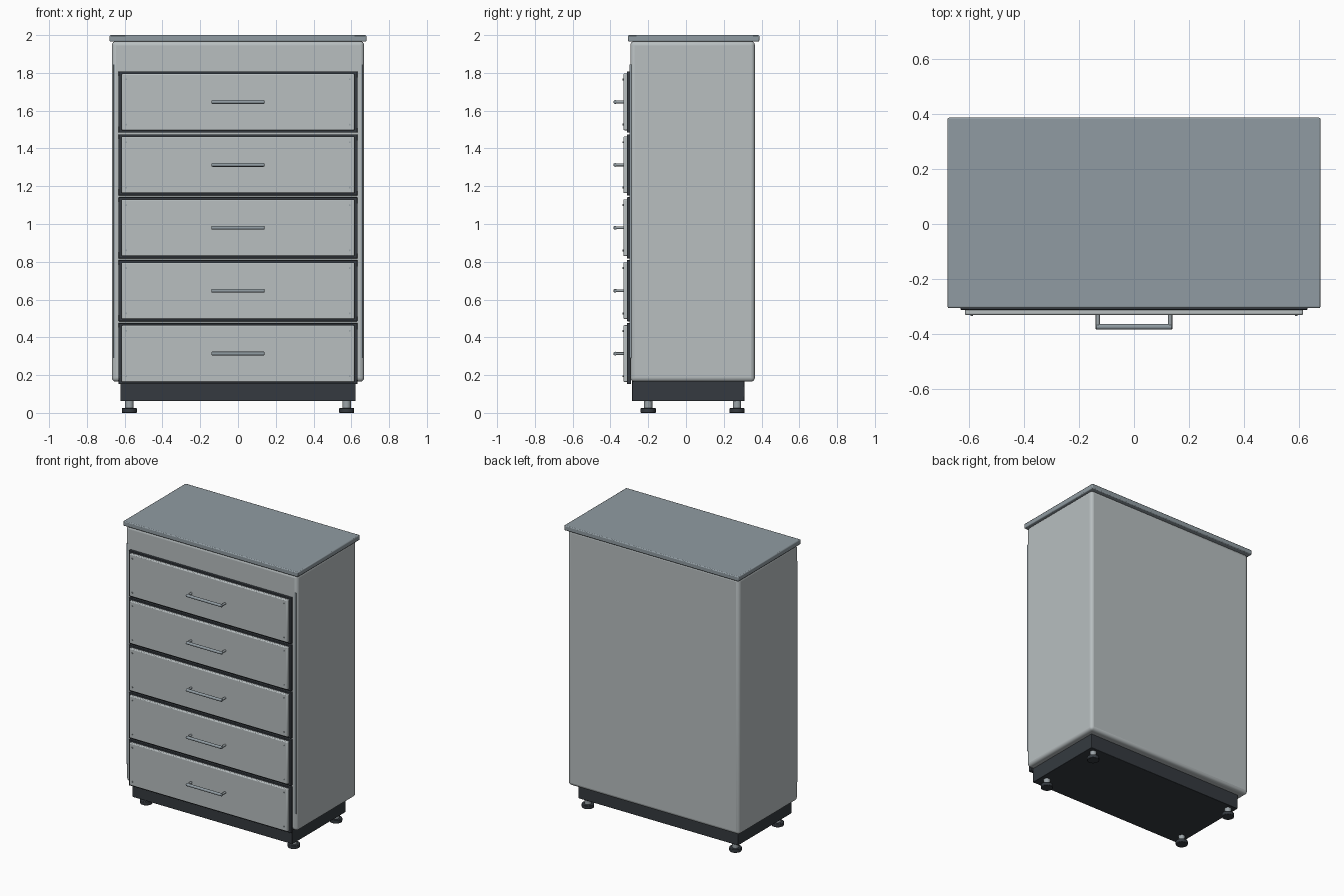
import bpy, bmesh, math
from mathutils import Matrix

if "Cube" in bpy.data.objects:
    bpy.data.objects.remove(bpy.data.objects["Cube"])


def material(name, rgb):
    m = bpy.data.materials.new(name)
    m.diffuse_color = (*rgb, 1)
    m.use_nodes = True
    m.node_tree.nodes["Principled BSDF"].inputs["Base Color"].default_value = m.diffuse_color
    return m


PALE = material("pale grey enamel", (0.48, 0.52, 0.53))
STEEL = material("blue grey steel", (0.28, 0.33, 0.36))
DARK = material("charcoal", (0.035, 0.042, 0.05))
METAL = material("satin metal", (0.33, 0.37, 0.39))


def finish(name, bm, mat, bevel=0, segments=2):
    me = bpy.data.meshes.new(name)
    bm.to_mesh(me)
    bm.free()
    me.materials.append(mat)
    ob = bpy.data.objects.new(name, me)
    bpy.context.collection.objects.link(ob)
    if bevel:
        mod = ob.modifiers.new("rounded edges", 'BEVEL')
        mod.width, mod.segments = bevel, segments
    bpy.context.view_layer.objects.active = ob
    ob.select_set(True)
    bpy.ops.object.shade_smooth_by_angle(angle=math.radians(35))
    ob.select_set(False)
    return ob


def box(name, x, y, z, mat, bevel=0, segments=2):
    """Box from (min, max) ranges."""
    bm = bmesh.new()
    bmesh.ops.create_cube(bm, size=1)
    for v in bm.verts:
        v.co = [r[0] + (c + 0.5) * (r[1] - r[0]) for c, r in zip(v.co, (x, y, z))]
    return finish(name, bm, mat, bevel, segments)


def rod(name, center, radius, length, axis, mat, sides=16, bevel=0):
    bm = bmesh.new()
    turn = {'X': Matrix.Rotation(math.pi / 2, 4, 'Y'),
            'Y': Matrix.Rotation(math.pi / 2, 4, 'X'),
            'Z': Matrix.Identity(4)}[axis]
    bmesh.ops.create_cone(bm, cap_ends=True, segments=sides, radius1=radius, radius2=radius,
                          depth=length, matrix=Matrix.Translation(center) @ turn)
    ob = finish(name, bm, mat, bevel)
    if bevel:
        ob.modifiers[0].limit_method = 'ANGLE'
    return ob


# Cabinet shell, worktop and plinth
box("cabinet_body", (-0.668, 0.668), (-0.295, 0.365), (0.165, 1.968), PALE, 0.022, 4)
box("worktop", (-0.68, 0.68), (-0.307, 0.388), (1.965, 2.0), STEEL, 0.006)
box("plinth", (-0.623, 0.623), (-0.285, 0.31), (0.062, 0.172), DARK, 0.003)

# Levelling feet
for x in (-0.575, 0.575):
    for y in (-0.2, 0.27):
        rod("foot_stem", (x, y, 0.045), 0.022, 0.05, 'Z', METAL)
        rod("foot_pad", (x, y, 0.0125), 0.04, 0.025, 'Z', DARK, 20, 0.003)

# Thin upright trims beside the drawers
for s in (-1, 1):
    box("side_trim", sorted((s * 0.65, s * 0.66)), (-0.299, -0.28), (0.29, 1.845), STEEL)

# Five drawers with gasket, front panel, corner screws and bar handle
for i in range(5):
    z = 0.314 + i * 0.333
    box("drawer_gasket", (-0.633, 0.633), (-0.313, -0.29), (z - 0.162, z + 0.162), DARK, 0.003)
    box("drawer_front", (-0.617, 0.617), (-0.332, -0.30), (z - 0.15, z + 0.15), PALE, 0.006)
    for sx in (-1, 1):
        for sz in (-1, 1):
            rod("drawer_screw", (sx * 0.592, -0.333, z + sz * 0.12), 0.005, 0.006, 'Y', METAL, 10)
        rod("handle_post", (sx * 0.132, -0.355, z), 0.0075, 0.046, 'Y', METAL, 12)
    rod("handle_bar", (0, -0.375, z), 0.01, 0.28, 'X', STEEL, 16, 0.004)
